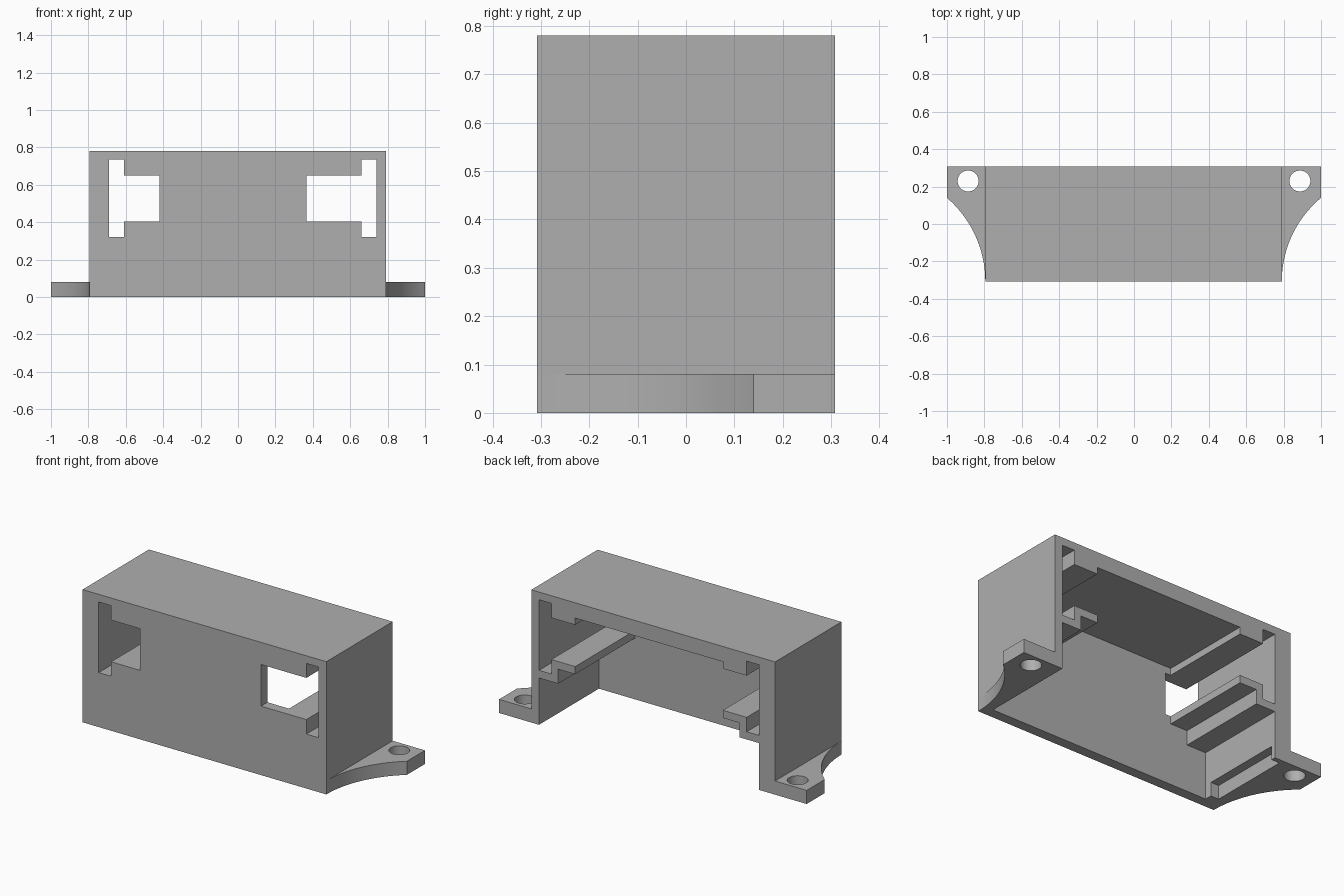
import bpy, bmesh, math

cube = bpy.data.objects.get("Cube")
if cube:
    bpy.data.objects.remove(cube, do_unlink=True)

grey = bpy.data.materials.new("plain grey")
grey.use_nodes = True
colour = (0.43, 0.43, 0.43, 1)
grey.diffuse_color = colour
grey.node_tree.nodes["Principled BSDF"].inputs["Base Color"].default_value = colour

LEFT, RIGHT, DEPTH, TOP = -0.795, 0.79, 0.308, 0.78
WALL_IN = -0.248      # inner face of the front wall
MID = 0.025           # centre line of the cavity
FLANGE = 0.08


def prism(name, points, axis, lo, hi):
    """Extrude a 2D outline along y (points are x, z) or z (points are x, y)."""
    bm = bmesh.new()
    verts = [bm.verts.new((a, lo, b) if axis == "y" else (a, b, lo)) for a, b in points]
    face = bm.faces.new(verts)
    ext = bmesh.ops.extrude_face_region(bm, geom=[face])
    move = (0, hi - lo, 0) if axis == "y" else (0, 0, hi - lo)
    bmesh.ops.translate(bm, vec=move, verts=[v for v in ext["geom"] if isinstance(v, bmesh.types.BMVert)])
    bmesh.ops.recalc_face_normals(bm, faces=bm.faces)
    mesh = bpy.data.meshes.new(name)
    bm.to_mesh(mesh)
    bm.free()
    mesh.materials.append(grey)
    obj = bpy.data.objects.new(name, mesh)
    bpy.context.collection.objects.link(obj)
    return obj


def rect(x0, x1, y0, y1):
    return [(x0, y0), (x1, y0), (x1, y1), (x0, y1)]


def cut(obj, cutter):
    """Subtract the cutter, apply, and remove the cutter."""
    mod = obj.modifiers.new("cut", "BOOLEAN")
    mod.operation, mod.solver, mod.object = "DIFFERENCE", "EXACT", cutter
    bpy.context.view_layer.objects.active = obj
    bpy.ops.object.modifier_apply(modifier=mod.name)
    bpy.data.objects.remove(cutter, do_unlink=True)


# Housing block
housing = prism("housing", rect(LEFT, RIGHT, 0, TOP), "y", -DEPTH, DEPTH)

# Cavity open to the back and below, leaving stepped rails on both sides
half = [(0.715, -0.1), (0.715, 0.275), (0.59, 0.275), (0.59, 0.36), (0.48, 0.36),
        (0.48, 0.405), (0.635, 0.405), (0.635, 0.32), (0.715, 0.32), (0.715, 0.735),
        (0.635, 0.735), (0.635, 0.65), (0.48, 0.65), (0.48, 0.69)]
outline = [(MID + d, z) for d, z in half] + [(MID - d, z) for d, z in reversed(half)]
cut(housing, prism("cavity_cutter", outline, "y", WALL_IN, 0.5))

# T-shaped windows through the front wall
for side, reach in ((1, 0.34), (-1, 0.445)):
    tee = [(0.715, 0.32), (0.715, 0.735), (0.635, 0.735), (0.635, 0.65),
           (reach, 0.65), (reach, 0.405), (0.635, 0.405), (0.635, 0.32)]
    cut(housing, prism("window_cutter", [(MID + side * d, z) for d, z in tee], "y", -0.5, WALL_IN + 0.02))

# Shallow recess low inside the thick side wall
cut(housing, prism("recess_cutter", rect(-0.742, -0.65, -0.205, 0.28), "z", -0.1, FLANGE))

# Mounting flanges with a concave front edge and a screw hole
for name, side, root in (("left_flange", 1, RIGHT), ("right_flange", -1, -LEFT)):
    width, rise = 1 - root, 0.14 + DEPTH
    radius = (width ** 2 + rise ** 2) / (2 * width)
    sweep = math.asin(rise / radius)
    arc = [(root + radius * (1 - math.cos(sweep * i / 20)), -DEPTH + radius * math.sin(sweep * i / 20))
           for i in range(21)]
    shape = [(side * x, y) for x, y in arc + [(1, DEPTH), (root, DEPTH)]]
    flange = prism(name, shape, "z", 0, FLANGE)
    ring = [math.tau * i / 40 for i in range(40)]
    hole = [(side * 0.887 + 0.056 * math.cos(a), 0.23 + 0.056 * math.sin(a)) for a in ring]
    cut(flange, prism("hole_cutter", hole, "z", -0.1, 0.2))
    bpy.ops.object.select_all(action="DESELECT")
    flange.select_set(True)
    bpy.context.view_layer.objects.active = flange
    bpy.ops.object.shade_smooth_by_angle(angle=math.radians(30))
